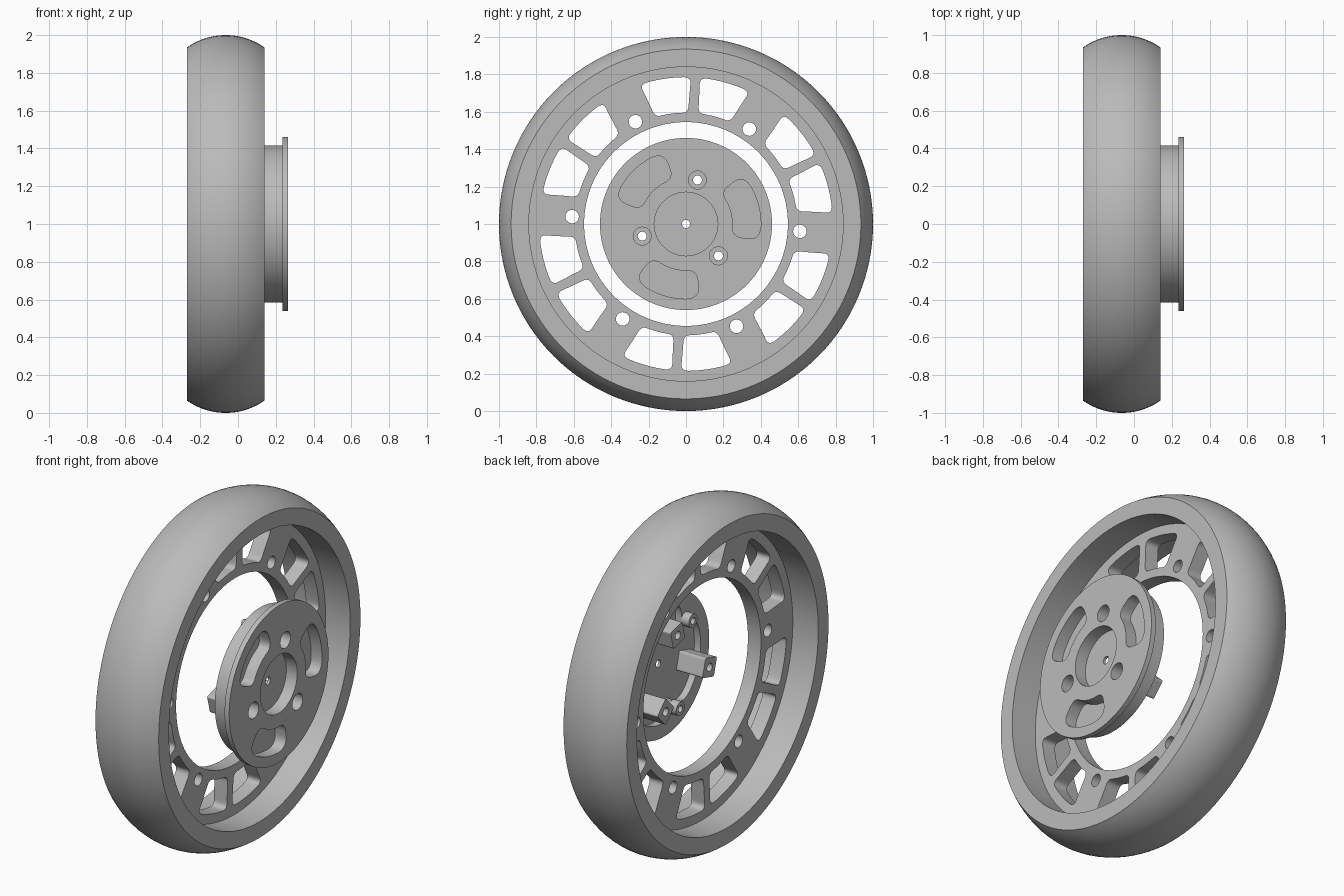
import bpy, bmesh
from math import sin, cos, pi, radians, sqrt, exp
from mathutils import Matrix, Vector

if "Cube" in bpy.data.objects:
    bpy.data.objects.remove(bpy.data.objects["Cube"], do_unlink=True)

grey = bpy.data.materials.new("plain grey")
grey.use_nodes = True
grey.diffuse_color = (0.5, 0.5, 0.5, 1)
grey.node_tree.nodes["Principled BSDF"].inputs["Base Color"].default_value = (0.5, 0.5, 0.5, 1)

CENTRE = Vector((0, 0, 1))
# Local X, Y, Z become world y, z, x, so outlines are drawn in the wheel plane
FRAME = Matrix(((0, 0, 1), (1, 0, 0), (0, 1, 0)))


def finish(name, bm):
    bmesh.ops.remove_doubles(bm, verts=bm.verts, dist=1e-5)
    bmesh.ops.recalc_face_normals(bm, faces=bm.faces)
    mesh = bpy.data.meshes.new(name)
    bm.to_mesh(mesh)
    bm.free()
    mesh.materials.append(grey)
    ob = bpy.data.objects.new(name, mesh)
    ob.location = CENTRE
    bpy.context.collection.objects.link(ob)
    bpy.ops.object.select_all(action='DESELECT')
    ob.select_set(True)
    bpy.context.view_layer.objects.active = ob
    bpy.ops.object.shade_smooth_by_angle(angle=radians(30))
    return ob


def plate(name, loops, x0, x1):
    """Flat plate between x0 and x1; the first loop is the outline, the rest are holes."""
    cu = bpy.data.curves.new(name, 'CURVE')
    cu.dimensions = '2D'
    cu.fill_mode = 'BOTH'
    cu.extrude = (x1 - x0) / 2
    for loop in loops:
        sp = cu.splines.new('POLY')
        sp.points.add(len(loop) - 1)
        for p, (a, b) in zip(sp.points, loop):
            p.co = (a, b, 0, 1)
        sp.use_cyclic_u = True
    tmp = bpy.data.objects.new(name + " outline", cu)
    bpy.context.collection.objects.link(tmp)
    bpy.context.view_layer.update()
    mesh = bpy.data.meshes.new_from_object(tmp.evaluated_get(bpy.context.evaluated_depsgraph_get()))
    bm = bmesh.new()
    bm.from_mesh(mesh)
    bpy.data.objects.remove(tmp)
    bpy.data.curves.remove(cu)
    bpy.data.meshes.remove(mesh)
    move = Matrix.Translation(((x0 + x1) / 2, 0, 0)) @ FRAME.to_4x4()
    bmesh.ops.transform(bm, matrix=move, verts=bm.verts)
    return finish(name, bm)


def polar(a, r):
    return (r * cos(a), r * sin(a))


def circle(r, at=(0, 0), n=32):
    return [(at[0] + r * cos(2 * pi * i / n), at[1] + r * sin(2 * pi * i / n)) for i in range(n)]


def turned(loop, a):
    return [(x * cos(a) - y * sin(a), x * sin(a) + y * cos(a)) for x, y in loop]


def rounded(corners, fillet, scale=1):
    """Closed outline with rounded corners and evenly divided edges."""
    pts = [Vector((a * scale, r)) for a, r in corners]
    out = []
    for i, p in enumerate(pts):
        q, s = pts[i - 1], pts[(i + 1) % len(pts)]
        a, b = p + (q - p).normalized() * fillet, p + (s - p).normalized() * fillet
        for k in range(7):
            t = k / 6
            out.append(a * (1 - t) ** 2 + p * 2 * t * (1 - t) + b * t * t)
        end = s + (p - s).normalized() * fillet
        out += [b.lerp(end, k / 8) for k in range(1, 8)]
    return [(v.x / scale, v.y) for v in out]


def sector(corners, fillet, turn):
    """Rounded opening whose corners are given as (angle, radius)."""
    mid = sum(r for _, r in corners) / len(corners)
    return [polar(a + turn, r) for a, r in rounded(corners, fillet, mid)]


# Tyre: crowned tread over a plain hollow rim, turned around the axle
X0, X1, R_IN, R_SIDE = -0.27, 0.14, 0.84, 0.935
mid, half, sag = (X0 + X1) / 2, (X1 - X0) / 2, 1 - R_SIDE
arc_r = (half * half + sag * sag) / (2 * sag)
profile = [(X0, R_IN)]
for i in range(25):
    x = X0 + (X1 - X0) * i / 24
    profile.append((x, 1 - arc_r + sqrt(arc_r ** 2 - (x - mid) ** 2)))
profile.append((X1, R_IN))
bm = bmesh.new()
ring = [bm.verts.new((x, 0, r)) for x, r in profile]
edges = [bm.edges.new((ring[i - 1], ring[i])) for i in range(len(ring))]
bmesh.ops.spin(bm, geom=ring + edges, cent=(0, 0, 0), axis=(1, 0, 0), angle=2 * pi, steps=128)
finish("tyre", bm)

# Spoke plate: six pairs of windows with a bolt hole between the pairs
HOLE_START = radians(-3.7)
loops = [circle(0.845, n=128), circle(0.545, n=96)]
for k in range(6):
    hole = HOLE_START + k * pi / 3
    loops.append(circle(0.036, polar(hole, 0.61), 24))
    for side in (-1, 1):
        corners = [(side * 0.03, 0.785), (side * 0.385, 0.785), (side * 0.345, 0.595), (side * 0.046, 0.595)]
        loops.append(sector(corners, 0.035, hole + pi / 6))
plate("spoke_plate", loops, -0.105, -0.02)

# Hub openings, repeated three times around the axle
BOLTS = [radians(75.5 + 120 * k) for k in range(3)]
POCKETS = [radians(14 + 120 * k) for k in range(3)]
front_holes = [circle(0.17, n=64)]
front_holes += [circle(0.048, polar(a, 0.243)) for a in BOLTS]
kidney = [(-0.46, 0.4), (0.46, 0.4), (0.5, 0.25), (-0.5, 0.25)]
front_holes += [sector(kidney, 0.06, a) for a in POCKETS]
through = [circle(0.022, n=24)] + [circle(0.024, polar(a, 0.243), 24) for a in BOLTS]

# Hub: flange, drum, thin web and a back rim with a scalloped recess
plate("hub_flange", [circle(0.46, n=96)] + front_holes, 0.235, 0.265)
plate("hub_drum", [circle(0.415, n=96)] + front_holes, 0.195, 0.235)
plate("hub_web", [circle(0.415, n=96)] + through, 0.18, 0.195)
scallop = []
for i in range(144):
    a = 2 * pi * i / 144
    bump = exp(-5 * (1 - cos(3 * (a - POCKETS[0]))))
    scallop.append(polar(a, 0.335 - 0.1 * bump))
plate("hub_back_rim", [circle(0.415, n=96), scallop], 0.14, 0.18)

# Square bolt lugs and short screw tubes on the back of the hub
h = 0.055
square = [(0.243 - h, -h), (0.243 + h, -h), (0.243 + h, h), (0.243 - h, h)]
for i, a in enumerate(BOLTS):
    lug = turned(rounded(square, 0.012), a)
    plate(f"bolt_lug_{i + 1}", [lug, circle(0.024, polar(a, 0.243), 24)], 0.01, 0.18)
for i, a in enumerate(POCKETS):
    at = polar(a, 0.28)
    plate(f"screw_tube_{i + 1}", [circle(0.04, at), circle(0.02, at, 24)], 0.09, 0.14)
